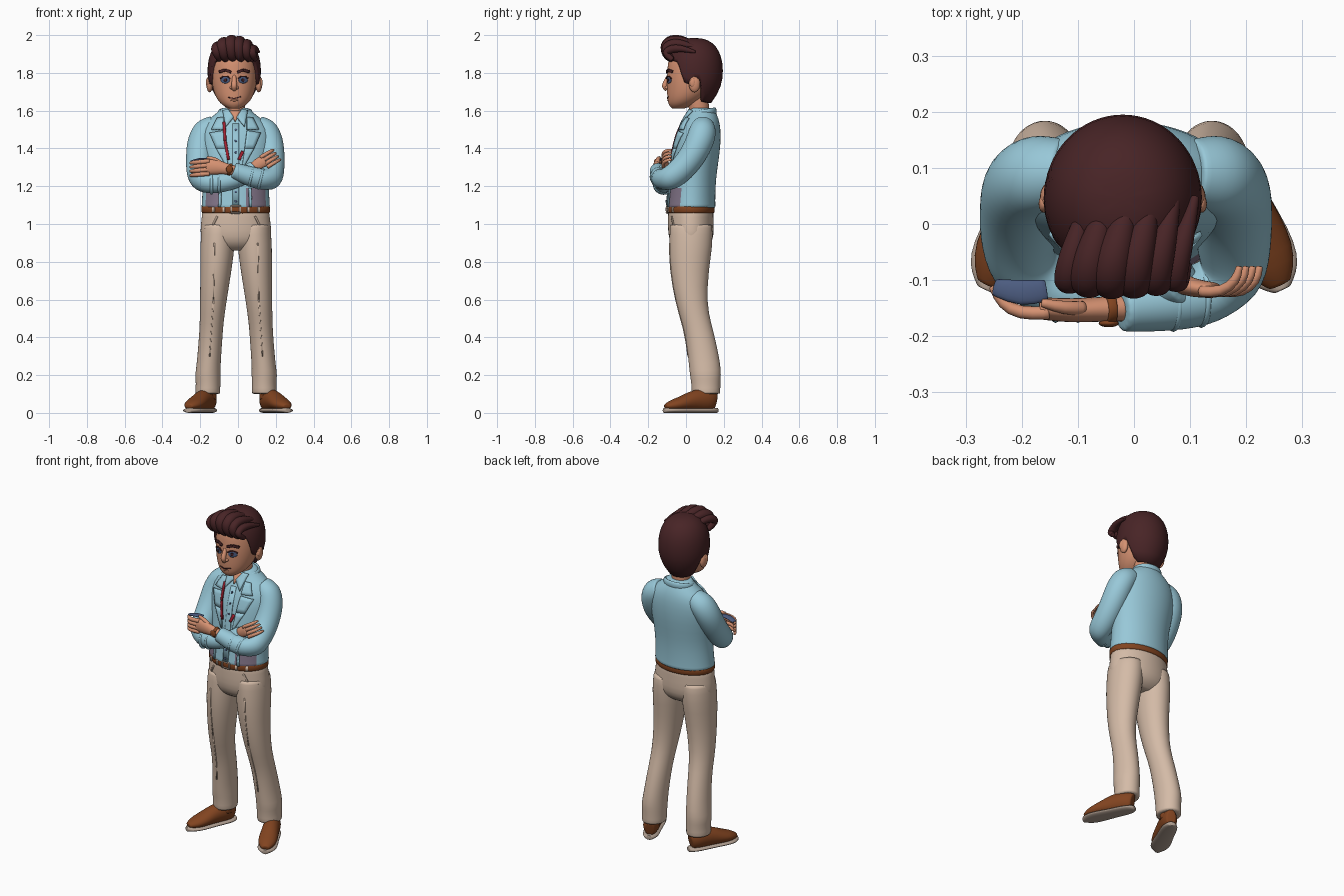
import bpy, bmesh, math
from mathutils import Vector as V
from mathutils.bvhtree import BVHTree

CX = -0.015  # body centre line


def mat(name, r, g, b):
    m = bpy.data.materials.new(name)
    m.diffuse_color = [((c / 255 + .055) / 1.055) ** 2.4 for c in (r, g, b)] + [1]
    return m


BLUE = mat("light blue cloth", 152, 200, 216)
BEIGE = mat("beige cloth", 212, 187, 167)
SKIN = mat("skin", 214, 146, 114)
BROWN = mat("brown leather", 130, 68, 32)
HAIR = mat("dark brown hair", 72, 36, 38)
SOLE = mat("sole grey", 178, 160, 146)
LINING = mat("mauve lining", 132, 118, 138)
RED = mat("red trim", 160, 32, 48)
NAVY = mat("navy", 76, 92, 128)


def finish(name, bm, m, level=0):
    bmesh.ops.recalc_face_normals(bm, faces=bm.faces)
    me = bpy.data.meshes.new(name)
    bm.to_mesh(me)
    bm.free()
    me.materials.append(m)
    me.shade_smooth()
    ob = bpy.data.objects.new(name, me)
    bpy.context.collection.objects.link(ob)
    if level:
        ob.modifiers.new("Smooth", 'SUBSURF').levels = level
        ob.modifiers["Smooth"].render_levels = level
    return ob


def skin_rings(name, rings, m, n, level):
    """rings: (centre, a vector, b vector); end rings are doubled to keep crisp ends"""
    def mix(p, q):
        return tuple(x.lerp(y, .06) for x, y in zip(p, q))
    rings = [rings[0], mix(rings[0], rings[1])] + rings[1:-1] + [mix(rings[-1], rings[-2]), rings[-1]]
    bm = bmesh.new()
    rows = [[bm.verts.new(c + a * math.cos(k * math.tau / n) + b * math.sin(k * math.tau / n))
             for k in range(n)] for c, a, b in rings]
    for p, q in zip(rows, rows[1:]):
        for k in range(n):
            bm.faces.new((p[k], p[(k + 1) % n], q[(k + 1) % n], q[k]))
    bm.faces.new(rows[0])
    bm.faces.new(rows[-1])
    return finish(name, bm, m, level)


def loft(name, rings, m, n=24, level=1):
    """horizontal rings (cx, cy, z, rx, ry)"""
    return skin_rings(name, [(V((x, y, z)), V((a, 0, 0)), V((0, b, 0))) for x, y, z, a, b in rings], m, n, level)


def tube(name, pts, radii, m, n=12, up=(0, 0, 1), level=1):
    """tube along pts; each radius is a number or (side, up)"""
    pts, rings = [V(p) for p in pts], []
    for i, p in enumerate(pts):
        t = (pts[min(i + 1, len(pts) - 1)] - pts[max(i - 1, 0)]).normalized()
        s = t.cross(V(up)).normalized()
        r = radii[i] if isinstance(radii[i], tuple) else (radii[i], radii[i])
        rings.append((p, s * r[0] * 1.03, s.cross(t) * r[1] * 1.03))
    return skin_rings(name, rings, m, n, level)


def ball(name, loc, scale, m):
    bm = bmesh.new()
    bmesh.ops.create_uvsphere(bm, u_segments=16, v_segments=10, radius=1)
    for v in bm.verts:
        v.co = V([c * s + l for c, s, l in zip(v.co, scale, loc)])
    return finish(name, bm, m)


def decal(name, polys, target, m, lift=.004, thick=.006):
    """thin plates drawn in x,z and laid on the front of the target"""
    bpy.context.view_layer.update()
    tree = BVHTree.FromObject(target, bpy.context.evaluated_depsgraph_get())
    bm = bmesh.new()
    for poly in polys:
        bm.faces.new([bm.verts.new((x, -1, z)) for x, z in poly])
    bmesh.ops.triangulate(bm, faces=bm.faces)
    bmesh.ops.subdivide_edges(bm, edges=bm.edges, cuts=3, use_grid_fill=True)
    for v in bm.verts:
        hit = tree.ray_cast(v.co, V((0, 1, 0)))[0]
        v.co.y = hit.y - lift if hit else 0
    ob = finish(name, bm, m)
    mod = ob.modifiers.new("Thickness", 'SOLIDIFY')
    mod.thickness, mod.offset = thick, 0
    return ob


def line(path, w):
    out = []
    for (x, z), (u, q) in zip(path, path[1:]):
        d = V((u - x, q - z)).normalized() * w / 2
        out.append([(x - d.y, z + d.x), (u - d.y, q + d.x), (u + d.y, q - d.x), (x + d.y, z - d.x)])
    return out


def disc(x, z, rx, rz):
    return [[(x + rx * math.cos(k * math.pi / 6), z + rz * math.sin(k * math.pi / 6)) for k in range(12)]]


# trousers
pelvis = loft("trouser_hips", [(-.012, .025, 1.08, .176, .12), (-.012, .025, 1.0, .187, .122),
                               (-.01, .027, .93, .192, .122), (-.01, .027, .885, .17, .1),
                               (-.01, .027, .86, .12, .06)], BEIGE)
for s in (-1, 1):
    leg = loft("trouser_leg", [(-.01 + s * x, y, z, a, b) for x, y, z, a, b in (
        (.092, .027, 1.0, .088, .112), (.098, .027, .9, .094, .118), (.106, .017, .76, .084, .104),
        (.122, .028, .58, .07, .082), (.13, .058, .47, .063, .077), (.136, .08, .38, .063, .079),
        (.146, .1, .25, .064, .085), (.15, .103, .2, .069, .083), (.148, .105, .16, .065, .078),
        (.15, .106, .1, .067, .076))], BEIGE, 20)
    decal("trouser_crease", line([(-.01 + s * .115, .9), (-.01 + s * .12, .6), (-.01 + s * .14, .3)], .006),
          leg, BEIGE, .001, .005)
    decal("pocket_edge", line([(-.01 + s * .1, 1.04), (-.01 + s * .125, .99), (-.01 + s * .165, .975)], .008),
          pelvis, BEIGE, .003)
    # shoes, built along a direction that splays outwards
    ang = math.radians(25) * s

    def foot(x, y, z):
        y -= .01
        return (s * .195 + x * math.cos(ang) - y * math.sin(ang), .032 + x * math.sin(ang) + y * math.cos(ang), z)
    tube("shoe_upper", [foot(0, *p) for p in ((.145, .06), (.115, .067), (.06, .07), (.0, .062), (-.06, .048),
                                              (-.11, .04), (-.145, .034))],
         [(.025, .045), (.045, .057), (.047, .06), (.049, .05), (.054, .035), (.046, .028), (.02, .012)], BROWN, 16)
    tube("shoe_sole", [foot(0, y, .0135) for y in (.157, .13, .06, 0, -.06, -.11, -.138, -.155)],
         [(a, .0135) for a in (.02, .045, .049, .05, .057, .053, .036, .015)], SOLE, 12)
    tube("ankle", [(s * .155, .1, .07), (s * .153, .1, .14)], [.042, .04], BROWN, 12, (0, 1, 0))
    for i in range(4):
        y, z = .02 - i * .022, .115 - i * .011
        tube("shoe_lace", [foot(-.026, y, z - .012), foot(0, y - .004, z), foot(.026, y, z - .012)],
             [.005] * 3, BROWN, 6)

# belt with loops and buckle
belt = loft("belt", [(-.012, .025, 1.055, .182, .127), (-.012, .025, 1.1, .181, .127)], BROWN, 32)
decal("belt_loops", [q for x in (-.13, -.075, .055, .11) for q in line([(x, 1.052), (x, 1.1)], .012)], belt, BEIGE)
decal("belt_buckle", line([(-.035, 1.063), (-.035, 1.096), (.012, 1.096), (.012, 1.06), (-.038, 1.06)], .007),
      belt, SOLE)

# jacket body, lining shown on the lower front corners
jacket = loft("jacket_body", [(-.012, .026, 1.085, .182, .13), (-.012, .028, 1.12, .179, .127),
                              (-.012, .032, 1.19, .176, .124), (-.012, .04, 1.27, .178, .122),
                              (-.014, .056, 1.38, .192, .124), (-.014, .068, 1.47, .198, .117),
                              (-.014, .08, 1.535, .172, .1), (CX, .088, 1.58, .105, .076),
                              (CX, .083, 1.615, .068, .06)], BLUE, 40)
jacket.data.materials.append(LINING)
for f in jacket.data.polygons:
    c = f.center
    if c.z < 1.2 and c.y < -.03 and abs(c.x + .02) > .07 and abs(f.normal.z) < .9:
        f.material_index = 1
decal("shirt_placket", line([(-.012, 1.53), (-.012, 1.1)], .034), jacket, BLUE, .003)
decal("shirt_buttons", [disc(-.012, z, .006, .006)[0] for z in (1.12, 1.17, 1.22, 1.38, 1.44, 1.5)],
      jacket, NAVY, .008, .004)
decal("open_neck", [[(CX - .03, 1.6), (CX + .03, 1.6), (CX, 1.54)]], jacket, SKIN, .005)
for s in (-1, 1):
    decal("lapel", [[(CX + s * x, z) for x, z in q] for q in (
        [(.062, 1.565), (.095, 1.56), (.125, 1.5), (.062, 1.5)],
        [(.062, 1.494), (.135, 1.482), (.1, 1.4), (.05, 1.4)],
        [(.05, 1.4), (.1, 1.4), (.04, 1.29), (.034, 1.29)])], jacket, BLUE, .009, .009)
    decal("shirt_collar", [[(CX + s * x, z) for x, z in ((.008, 1.565), (.036, 1.608), (.066, 1.6), (.05, 1.515))]],
          jacket, BLUE, .01, .009)
    decal("jacket_front_edge", line([(CX + s * .078, 1.19), (CX + s * .082, 1.09)], .014), jacket, BLUE, .007)
decal("red_trim", line([(-.074, 1.54), (-.068, 1.44), (-.05, 1.34)], .014)
      + line([(.005, 1.34), (.025, 1.385)], .016), jacket, RED, .012)
tube("jacket_collar", [(CX + .085 * math.sin(a), .088 + .066 * math.cos(a), 1.597 - .012 * (1 - math.cos(a)))
                       for a in [k * .35 for k in range(-6, 7)]], [(.01, .022)] * 13, BLUE, 8)

# sleeves
tube("lower_sleeve", [(-.12, .09, 1.515), (-.17, .09, 1.495), (-.198, .075, 1.44), (-.205, .03, 1.35),
                      (-.208, -.03, 1.27), (-.197, -.085, 1.228), (-.14, -.118, 1.213), (-.06, -.122, 1.222),
                      (.03, -.105, 1.25), (.09, -.1, 1.3)],
     [.06, .073, .074, .07, .067, .062, .057, .05, .045, .04], BLUE, 16, (.3, -1, .8), 2)
tube("upper_sleeve", [(.1, .09, 1.515), (.145, .09, 1.495), (.168, .075, 1.44), (.177, .03, 1.35),
                      (.178, -.04, 1.27), (.175, -.095, 1.235), (.13, -.125, 1.235), (.06, -.14, 1.252),
                      (-.025, -.15, 1.285)],
     [.06, .073, .074, .07, .067, .064, .058, .052, .042], BLUE, 16, (-.3, -1, .8), 2)
for x, y, z, r in ((-.14, -.118, 1.213, .058), (-.1, -.121, 1.216, .055)):
    tube("sleeve_fold", [(x - .008, y, z), (x, y, z), (x + .008, y, z)], [r - .006, r + .003, r - .006], BLUE, 16)
for x, y, z, r in ((.12, -.127, 1.238, .058), (.07, -.138, 1.25, .054)):
    tube("sleeve_fold", [(x + .008, y, z - .002), (x, y, z), (x - .008, y, z + .002)],
         [r - .006, r + .003, r - .006], BLUE, 16)

# hands and watch
tube("outer_palm", [(-.015, -.15, 1.282), (-.06, -.152, 1.292), (-.11, -.155, 1.302), (-.17, -.15, 1.303)],
     [(.024, .027), (.022, .028), (.022, .04), (.02, .042)], SKIN)
for i in range(4):
    z = 1.333 - .022 * i
    tube("outer_finger", [(-.15, -.158, z), (-.205, -.16, z - .004), (-.235, -.142, z - .008),
                          (-.252, -.11, z - .01)], [.013, .013, .012, .008], SKIN, 8)
tube("outer_thumb", [(-.09, -.15, 1.32), (-.125, -.15, 1.345), (-.165, -.14, 1.352)], [.014, .013, .008], SKIN, 8)
tube("navy_cuff", [(-.155, -.118, 1.343), (-.2, -.125, 1.346), (-.25, -.112, 1.33)],
     [(.02, .006), (.026, .008), (.016, .006)], NAVY, 8)
tube("watch_strap", [(-.036, -.15, 1.287), (-.052, -.151, 1.291)], [(.028, .032)] * 2, BROWN, 16)
ball("watch_face", (-.045, -.177, 1.29), (.018, .007, .02), BROWN)
tube("inner_palm", [(.07, -.1, 1.29), (.105, -.115, 1.318), (.145, -.118, 1.338)],
     [(.02, .025), (.017, .032), (.014, .03)], SKIN)
for i in range(4):
    x, z = .118 + .012 * i, 1.352 - .017 * i
    tube("inner_finger", [(x, -.12, z), (x + .04, -.122, z + .025), (x + .065, -.1, z + .038),
                          (x + .07, -.075, z + .04)], [.011, .011, .01, .006], SKIN, 8)

# neck and head
loft("neck", [(CX, .075, 1.53, .05, .048), (CX, .07, 1.6, .052, .052), (CX, .06, 1.68, .056, .06)], SKIN)
HX = -.02
head = loft("head", [(HX, -.04, 1.612, .03, .034), (HX, -.025, 1.63, .066, .068), (HX, .0, 1.665, .096, .1),
                     (HX, .02, 1.715, .114, .122), (HX, .025, 1.77, .121, .127), (HX, .035, 1.83, .122, .134),
                     (HX, .04, 1.88, .115, .134), (HX, .045, 1.94, .08, .09)], SKIN, 24, 2)
tube("nose", [(HX, -.09, 1.785), (HX, -.106, 1.755), (HX, -.117, 1.73), (HX, -.1, 1.71)],
     [.011, .013, .017, .012], SKIN, 10, (0, -1, 0), 2)
for s in (-1, 1):
    ball("ear", (HX + s * .13, .045, 1.742), (.018, .03, .045), SKIN)
    ball("ear_hollow", (HX + s * .141, .036, 1.748), (.009, .016, .026), SKIN)
    ball("nostril_wing", (HX + s * .014, -.1, 1.722), (.01, .012, .009), SKIN)
    ex = HX + s * .047
    decal("eye", disc(ex, 1.762, .024, .018), head, NAVY, .002, .004)
    decal("pupil", disc(ex, 1.762, .008, .009), head, HAIR, .006, .003)
    decal("upper_lid", line([(ex - .026, 1.77), (ex - .012, 1.781), (ex + .012, 1.781), (ex + .026, 1.77)], .006),
          head, HAIR, .005)
    decal("eyebrow", line([(ex - s * .03, 1.804), (ex, 1.815), (ex + s * .032, 1.806)], .014), head, HAIR, .005, .009)
decal("mouth", line([(HX - .032, 1.67), (HX, 1.664), (HX + .036, 1.674)], .005), head, HAIR, .002, .004)
ball("lower_lip", (HX, -.092, 1.655), (.022, .008, .006), SKIN)

# hair cap: hairline height depends on direction (1 = front, -1 = back)
HAIRLINE = [(-1, 1.64), (-.4, 1.65), (-.2, 1.765), (.05, 1.775), (.13, 1.735), (.38, 1.75), (.6, 1.855), (1.01, 1.875)]


def hairline(c):
    for (a, za), (b, zb) in zip(HAIRLINE, HAIRLINE[1:]):
        if c <= b:
            return za + (zb - za) * (c - a) / (b - a)


bm, N, ROWS = bmesh.new(), 64, 12
rows = [[] for _ in range(ROWS + 2)]
for k in range(N):
    th = k * math.tau / N
    zb = hairline(math.cos(th))
    for i in range(ROWS + 2):
        z = zb + (1.985 - zb) * math.sin(max(i - 1, 0) / ROWS * math.pi / 2)
        r = max(0, 1 - ((z - 1.8) / .185) ** 2.4) ** (1 / 2.4) if z > 1.8 else 1 - .42 * ((1.8 - z) / .16) ** 2
        r *= .8 if i == 0 else 1
        rows[i].append(bm.verts.new((HX + .141 * r * math.sin(th), .046 - .149 * r * math.cos(th), z)))
for p, q in zip(rows, rows[1:]):
    for k in range(N):
        bm.faces.new((p[k], p[(k + 1) % N], q[(k + 1) % N], q[k]))
bmesh.ops.remove_doubles(bm, verts=bm.verts, dist=.0005)
finish("hair_cap", bm, HAIR)

# quiff: strands swept up from the hairline and back over the top
for x, top, r in ((-.11, 1.945, .026), (-.075, 1.962, .034), (-.035, 1.972, .036), (.005, 1.968, .035),
                  (.045, 1.955, .03), (.08, 1.93, .024)):
    tube("quiff_strand", [(x + .012, -.07, 1.868), (x, -.102, 1.895), (x - .01, -.11, top - .022),
                          (x - .005, -.075, top), (x + .01, -.02, top), (x + .03, .05, top - .02)],
         [r * .5, r * .85, r, r, r * .8, r * .3], HAIR, 10, (1, 0, 0), 2)
